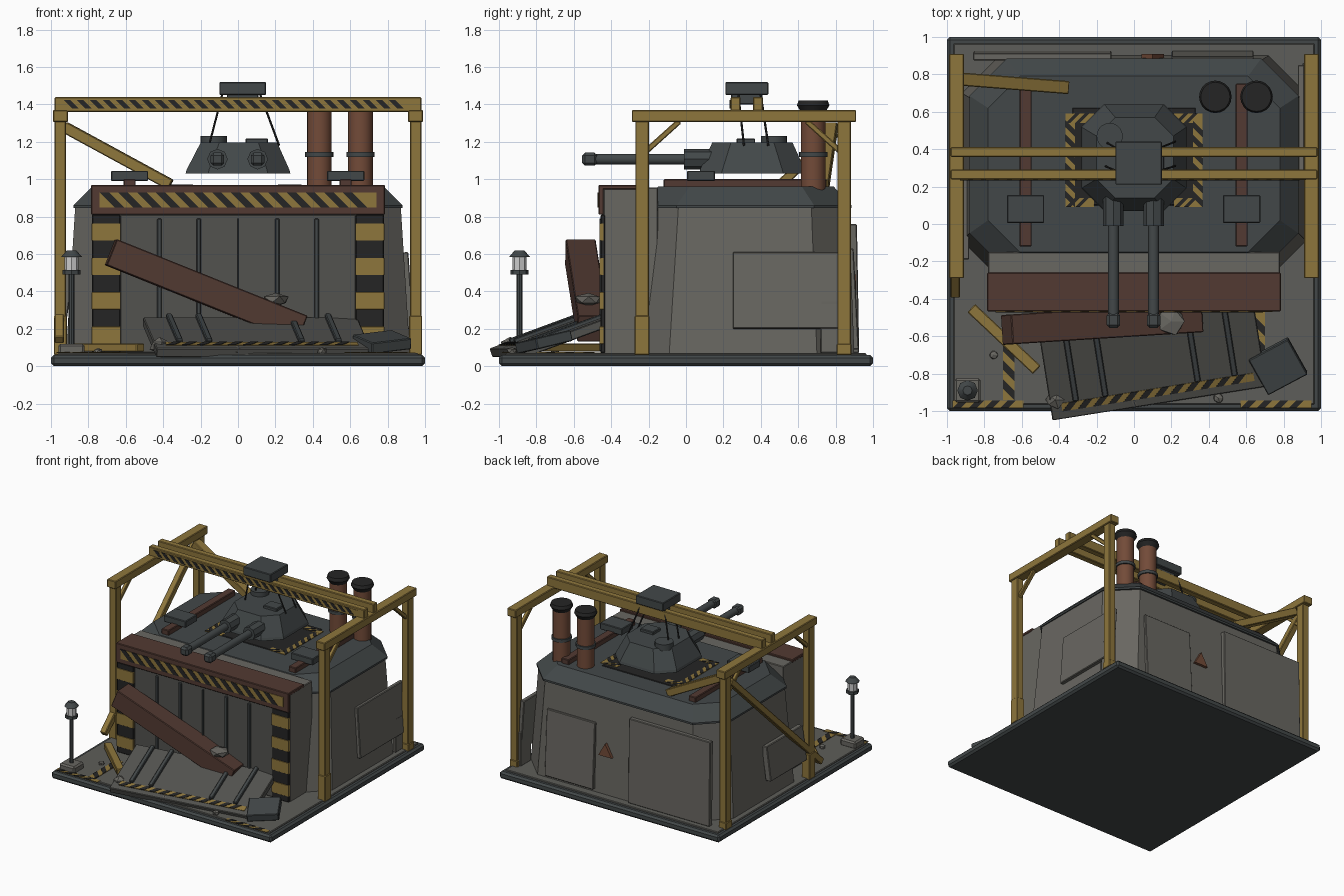
import bpy, bmesh, math, random
from mathutils import Vector, Matrix, Euler

if "Cube" in bpy.data.objects:
    bpy.data.objects.remove(bpy.data.objects["Cube"])

random.seed(4)


def material(name, r, g, b):
    m = bpy.data.materials.new(name)
    m.diffuse_color = (r, g, b, 1)
    m.use_nodes = True
    m.node_tree.nodes["Principled BSDF"].inputs["Base Color"].default_value = m.diffuse_color
    return m


YELLOW = material("yellow_paint", .27, .18, .045)
BLACK = material("black_paint", .018, .018, .018)
BROWN = material("rusted_steel", .085, .042, .032)
RUST = material("rust_pipe", .17, .07, .04)
STEEL = material("dark_steel", .055, .064, .066)
CONCRETE = material("concrete", .14, .135, .12)
DOOR = material("door_steel", .085, .085, .078)
GROUND = material("ground", .11, .11, .10)
GLASS = material("lamp_glass", .6, .6, .58)


def add(name, bm, mat, matrix=None, bevel=0):
    bmesh.ops.recalc_face_normals(bm, faces=bm.faces[:])
    me = bpy.data.meshes.new(name)
    bm.to_mesh(me)
    bm.free()
    me.materials.append(mat)
    ob = bpy.data.objects.new(name, me)
    bpy.context.collection.objects.link(ob)
    if matrix:
        ob.matrix_world = matrix
    if bevel:
        mod = ob.modifiers.new("edge", 'BEVEL')
        mod.width, mod.segments = bevel, 1
    return ob


def box(name, x, y, z, mat, rot=(0, 0, 0), bevel=.005):
    """Box from (min, max) ranges, turned about its centre by degrees."""
    bm = bmesh.new()
    size = [r[1] - r[0] for r in (x, y, z)]
    bmesh.ops.create_cube(bm, size=1, matrix=Matrix.Diagonal((*size, 1)))
    c = Vector([sum(r) / 2 for r in (x, y, z)])
    e = Euler([math.radians(a) for a in rot])
    return add(name, bm, mat, Matrix.Translation(c) @ e.to_matrix().to_4x4(), min(bevel, min(size) * .3))


def beam(name, a, b, w, h, mat):
    """Box bar between two points; w is sideways, h is the depth."""
    a, b = Vector(a), Vector(b)
    d = b - a
    u = d.normalized()
    s = Vector((0, 0, 1)).cross(u).normalized()
    rot = Matrix((u, s, u.cross(s))).transposed().to_4x4()
    bm = bmesh.new()
    bmesh.ops.create_cube(bm, size=1, matrix=Matrix.Diagonal((d.length, w, h, 1)))
    return add(name, bm, mat, Matrix.Translation((a + b) / 2) @ rot, .005)


def rod(name, a, b, r, mat, r2=None, sides=20):
    a, b = Vector(a), Vector(b)
    bm = bmesh.new()
    bmesh.ops.create_cone(bm, cap_ends=True, segments=sides, radius1=r,
                          radius2=r if r2 is None else r2, depth=(b - a).length)
    q = (b - a).to_track_quat('Z', 'Y').to_matrix().to_4x4()
    ob = add(name, bm, mat, Matrix.Translation((a + b) / 2) @ q)
    bpy.ops.object.select_all(action='DESELECT')
    ob.select_set(True)
    bpy.context.view_layer.objects.active = ob
    bpy.ops.object.shade_smooth_by_angle(angle=math.radians(40))
    return ob


def octagon_loft(name, levels, mat):
    """Chamfered-rectangle rings (x0, x1, y0, y1, chamfer, z) joined upward."""
    bm = bmesh.new()
    rings = []
    for x0, x1, y0, y1, c, z in levels:
        pts = [(x0 + c, y0), (x1 - c, y0), (x1, y0 + c), (x1, y1 - c),
               (x1 - c, y1), (x0 + c, y1), (x0, y1 - c), (x0, y0 + c)]
        rings.append([bm.verts.new((*p, z)) for p in pts])
    for lo, hi in zip(rings, rings[1:]):
        for i in range(8):
            j = (i + 1) % 8
            bm.faces.new((lo[i], lo[j], hi[j], hi[i]))
    bm.faces.new(rings[0])
    bm.faces.new(rings[-1])
    return add(name, bm, mat)


def hazard(name, origin, u, v, length, height, pitch=.08, slant=1.0):
    """Yellow plate with black slanted stripes; u runs along it, v across."""
    o, u, v = Vector(origin), Vector(u).normalized(), Vector(v).normalized()
    n = u.cross(v)
    plates = ((name, YELLOW, [(0, length)], 0, .004),
              (name + "_stripes", BLACK, None, slant * height, .0065))
    for nm, mat, spans, sh, t in plates:
        if spans is None:
            k = max(1, int((length - abs(sh)) / pitch + .5))
            step = (length - abs(sh)) / k
            spans = [(max(0, -sh) + i * step, max(0, -sh) + (i + .5) * step) for i in range(k)]
        bm = bmesh.new()
        for s0, s1 in spans:
            quad = [(s0, 0), (s1, 0), (s1 + sh, height), (s0 + sh, height)]
            lo = [bm.verts.new(o + u * p + v * q) for p, q in quad]
            hi = [bm.verts.new(w.co + n * t) for w in lo]
            bm.faces.new(lo)
            bm.faces.new(hi)
            for i in range(4):
                j = (i + 1) % 4
                bm.faces.new((lo[i], lo[j], hi[j], hi[i]))
        add(nm, bm, mat)


# Ground slab with rim
box("ground_slab", (-1, 1), (-1, 1), (0, .06), STEEL, bevel=.015)
box("ground_floor", (-.965, .965), (-.965, .965), (.03, .07), GROUND)
X, Y, Z = (1, 0, 0), (0, 1, 0), (0, 0, 1)
hazard("ground_mark_left", (-.97, -.985, .07), X, Y, .38, .04)
hazard("ground_mark_right", (.57, -.985, .07), X, Y, .38, .04)
hazard("ground_mark_left_side", (-.64, -.94, .07), Y, (-1, 0, 0), .36, .06, .1)
hazard("ground_mark_right_side", (.70, -.8, .07), Y, (-1, 0, 0), .36, .06, .1)

# Bunker walls and roof
octagon_loft("bunker_walls", [(-.92, .92, -.29, .90, .2, .06), (-.87, .87, -.24, .87, .2, .86)], CONCRETE)
octagon_loft("bunker_roof", [(-.88, .88, -.25, .885, .2, .845), (-.88, .88, -.25, .885, .2, .86),
                             (-.78, .78, -.15, .79, .17, .96)], STEEL)

# Loose wall plates
box("right_wall_plate", (.89, .925), (.25, .85), (.2, .61), CONCRETE, (0, -4, 0))
box("right_low_plate", (.90, .93), (.72, .86), (.07, .35), CONCRETE)
box("left_wall_plate", (-.95, -.90), (-.19, .28), (.22, .5), CONCRETE, (0, 8, 0))
box("rear_wall_plate_small", (.2, .64), (.875, .91), (.09, .63), CONCRETE, (3, 0, 0))
box("rear_wall_plate_large", (-.86, -.12), (.88, .92), (.07, .76), CONCRETE, (1, 0, 0))
rod("exposed_brick", (.1, .86, .42), (.1, .91, .42), .07, RUST, sides=3)

# Gate block, door, pillars and lintel
box("gate_block", (-.78, .78), (-.44, -.15), (.06, .955), CONCRETE)
box("gate_door", (-.63, .63), (-.447, -.43), (.07, .81), DOOR)
for x in (-.42, -.21, 0, .21, .42):
    w = .003 if x == 0 else .012
    box("door_rib", (x - w, x + w), (-.462, -.44), (.08, .79), STEEL)
for s in (-1, 1):
    cx = s * .705
    box("gate_pillar", (cx - .076, cx + .076), (-.458, -.43), (.07, .81), BLACK)
    for i in range(4):
        z = .12 + i * .184
        box("pillar_stripe", (cx - .077, cx + .077), (-.463, -.44), (z, min(z + .092, .8)), YELLOW, bevel=.001)
box("lintel_front", (-.785, .785), (-.467, -.44), (.81, .97), BROWN)
box("lintel_cap", (-.785, .785), (-.465, -.26), (.945, .97), BROWN)
hazard("lintel_hazard", (-.74, -.467, .85), X, Z, 1.48, .08, .1, -1)

# Roof rails and boxes
for x in (-.58, .575):
    box("roof_rail", (x - .033, x + .033), (-.12, .75), (.955, 1.0), BROWN)
    box("roof_box", (x - .1, x + .1), (.005, .155), (.99, 1.045), STEEL)

# Turret well with hazard corners
box("turret_well", (-.33, .33), (.1, .62), (.955, .966), BLACK)
for sx in (-1, 1):
    hazard("well_side", (sx * .34 + .025, .09, .963), Y, (-1, 0, 0), .5, .05, .07)
    for y in (.09, .54):
        hazard("well_corner", (sx * .29 - .075, y, .964), X, Y, .15, .05, .06)

# Turret hanging above the well
octagon_loft("turret", [(-.28, .28, .07, .64, .12, 1.03), (-.275, .275, .075, .635, .12, 1.05),
                        (-.2, .21, .14, .57, .1, 1.195)], STEEL)
rod("turret_hatch", (-.13, .47, 1.18), (-.13, .47, 1.23), .07, STEEL)
box("turret_sight", (.04, .16), (.27, .37), (1.18, 1.218), STEEL)
for x in (-.11, .105):
    rod("gun_mantlet", (x, .2, 1.107), (x, -.01, 1.107), .055, STEEL, sides=8)
    rod("gun_barrel", (x, .05, 1.107), (x, -.5, 1.107), .029, STEEL)
    box("gun_muzzle", (x - .036, x + .036), (-.555, -.475), (1.072, 1.142), STEEL, bevel=.015)

# Exhaust stacks
for x in (.435, .655):
    rod("stack_pipe", (x, .68, .93), (x, .68, 1.38), .066, RUST)
    rod("stack_band", (x, .68, 1.12), (x, .68, 1.145), .076, STEEL)
    rod("stack_flare", (x, .68, 1.36), (x, .68, 1.395), .066, BLACK, .087)
    rod("stack_cap", (x, .68, 1.395), (x, .68, 1.42), .087, BLACK, .078)

# Gantry frame
for s in (-1, 1):
    x = s * .95
    for y, d in ((-.235, 1), (.845, -1)):
        box("gantry_post", (x - .03, x + .03), (y - .036, y + .036), (.06, 1.31), YELLOW)
        box("gantry_foot", (x - .035, x + .035), (y - .04, y + .04), (.06, .27 if d > 0 else .12), YELLOW)
        beam("gantry_knee", (x, y, 1.13), (x, y + d * .2, 1.31), .03, .03, YELLOW)
    box("gantry_side_beam", (x - .04, x + .04), (-.29, .91), (1.305, 1.37), YELLOW)
for y in (.265, .385):
    box("gantry_cross_beam", (-.98, .98), (y - .026, y + .026), (1.36, 1.44), YELLOW)
hazard("gantry_hazard", (-.93, .239, 1.378), X, Z, 1.85, .045, .07, -1)

# Hoist trolley and cables
box("hoist_trolley", (-.1, .15), (.21, .44), (1.45, 1.52), STEEL)
box("hoist_mount", (-.06, .11), (.24, .41), (1.40, 1.46), STEEL)
for y, y2 in ((.28, .31), (.40, .44)):
    rod("hoist_cable_left", (-.085, y, 1.45), (-.155, y2, 1.18), .006, BLACK, sides=6)
    rod("hoist_cable_right", (.12, y, 1.45), (.22, y2, 1.18), .006, BLACK, sides=6)

# Broken yellow beams
beam("broken_roof_beam", (-.93, .775, 1.28), (-.36, .73, .97), .07, .06, YELLOW)
beam("broken_side_beam", (-.955, .8, 1.25), (-.955, -.38, .14), .05, .05, YELLOW)
beam("fallen_ground_beam", (-.87, -.45, .10), (-.52, -.78, .10), .06, .045, YELLOW)

# Fallen lintel beam leaning on the gate
beam("fallen_lintel_beam", (-.68, -.565, .61), (.34, -.50, .2), .16, .15, BROWN)

# Fallen door slab with ribs, tilted up at the back
M = Matrix.Translation((.1, -.725, .155)) @ Euler((math.radians(20), 0, math.radians(9))).to_matrix().to_4x4()
pieces = [box("fallen_door", (-.58, .58), (-.245, .245), (-.025, .025), DOOR)]
for x in (-.44, -.28, .22, .42):
    pieces.append(box("fallen_door_rib", (x - .016, x + .016), (-.15, .25), (.02, .045), STEEL))
before = set(bpy.data.objects)
hazard("fallen_door_hazard", (-.52, -.2, .025), X, Y, 1.04, .045, .08)
for ob in pieces + [o for o in bpy.data.objects if o not in before]:
    ob.matrix_world = M @ ob.matrix_world
box("fallen_steel_plate", (.65, .89), (-.87, -.65), (.10, .16), STEEL, (12, -6, 28))

# Lamp post
lx = ly = -.89
box("lamp_base", (lx - .07, lx + .07), (ly - .065, ly + .065), (.06, .12), CONCRETE, bevel=.012)
rod("lamp_pole", (lx, ly, .1), (lx, ly, .5), .016, STEEL, sides=8)
rod("lamp_collar", (lx, ly, .49), (lx, ly, .515), .048, STEEL, sides=8)
rod("lamp_glass", (lx, ly, .51), (lx, ly, .59), .038, GLASS, sides=8)
rod("lamp_cap", (lx, ly, .585), (lx, ly, .62), .055, STEEL, .025, 8)

# Rubble
for x, y, z, r in ((.2, -.52, .355, .08), (-.42, -.94, .11, .055), (.0, -.95, .085, .035),
                   (-.75, -.7, .08, .025), (.45, -.93, .08, .03)):
    bm = bmesh.new()
    bmesh.ops.create_icosphere(bm, subdivisions=1, radius=r)
    for v in bm.verts:
        v.co *= random.uniform(.85, 1.1)
        v.co.z *= .5 if r > .06 else .8
    add("rubble", bm, CONCRETE, Matrix.Translation((x, y, z)))
